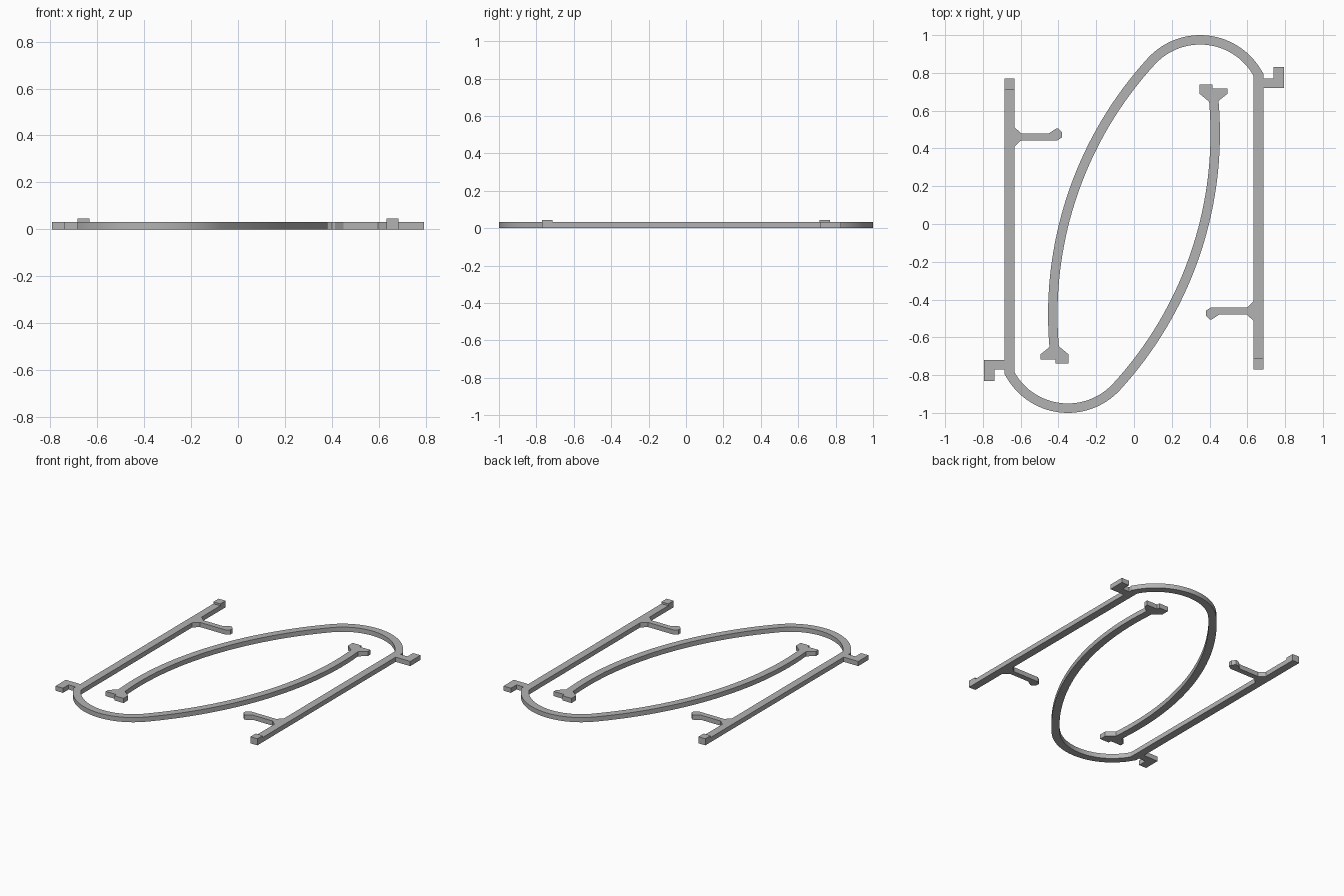
import bpy, bmesh
from math import sin, cos, radians, pi

cube = bpy.data.objects.get("Cube")
if cube:
    bpy.data.objects.remove(cube)

THICK, HALF = 0.032, 0.025

grey = bpy.data.materials.new("plain_grey")
grey.use_nodes = True
colour = (0.45, 0.45, 0.45, 1)
grey.diffuse_color = colour
grey.node_tree.nodes["Principled BSDF"].inputs["Base Color"].default_value = colour


def plate(name, outlines, z0=0.0, z1=THICK):
    """Extrude flat outlines upward, and add a half-turn copy for the other side."""
    bm = bmesh.new()
    for pts in outlines:
        bm.faces.new([bm.verts.new((x, y, z0)) for x, y in pts])
    bmesh.ops.remove_doubles(bm, verts=bm.verts[:], dist=1e-5)
    top = bmesh.ops.extrude_face_region(bm, geom=bm.faces[:], use_keep_orig=True)
    for v in top["geom"]:
        if isinstance(v, bmesh.types.BMVert):
            v.co.z = z1
    bmesh.ops.recalc_face_normals(bm, faces=bm.faces[:])
    mesh = bpy.data.meshes.new(name)
    bm.to_mesh(mesh)
    bm.free()
    mesh.materials.append(grey)
    for side, turn in (("left_", 0), ("right_", pi)):
        ob = bpy.data.objects.new(side + name, mesh)
        ob.rotation_euler.z = turn
        bpy.context.collection.objects.link(ob)
    return bpy.data.objects["left_" + name]


def arc(cx, cy, r, a0, a1, n):
    """Pairs of outer and inner points along a band of constant width."""
    pairs = []
    for i in range(n + 1):
        a = radians(a0 + (a1 - a0) * i / n)
        pairs.append([(cx + q * cos(a), cy + q * sin(a)) for q in (r + HALF, r - HALF)])
    return pairs


# Straight bar, tight end bend and long bowed arm as one continuous strip
bend = arc(0.35, 0.625, 0.35, 26.7, 137.5, 32)
bow = arc(1.555, -0.48, 1.985, 137.5, 184.9, 36)
bend[0] = [(0.685, 0.795), (0.633, 0.782)]
strip = [[(0.685, -0.77), (0.633, -0.77)]] + bend + bow[1:]
band = plate("bar_and_bow", [(a[0], b[0], b[1], a[1]) for a, b in zip(strip, strip[1:])])

# Stepped foot at the free end of the bow
plate("bow_foot", [[strip[-1][0], (-0.495, -0.69), (-0.495, -0.717), (-0.415, -0.717),
                    (-0.415, -0.738), (-0.347, -0.738), (-0.347, -0.69), strip[-1][1]]])

# Outer hook beside the bend
plate("corner_hook", [[(0.685, 0.77), (0.738, 0.77), (0.738, 0.83), (0.794, 0.83),
                       (0.794, 0.72), (0.685, 0.72)]])

# Inward finger with a flared root and rounded tip
plate("finger", [[(0.633, -0.41), (0.597, -0.443), (0.405, -0.443), (0.38, -0.46),
                  (0.38, -0.485), (0.40, -0.505), (0.413, -0.505), (0.45, -0.48),
                  (0.597, -0.48), (0.633, -0.512)]])

# Raised pad at the free end of the bar
plate("end_pad", [[(0.633, -0.77), (0.685, -0.77), (0.685, -0.713), (0.633, -0.713)]],
      THICK, 0.045)

# Smooth the curved walls, keeping the rims sharp
bpy.ops.object.select_all(action="DESELECT")
band.select_set(True)
bpy.context.view_layer.objects.active = band
bpy.ops.object.shade_smooth_by_angle(angle=radians(20))
